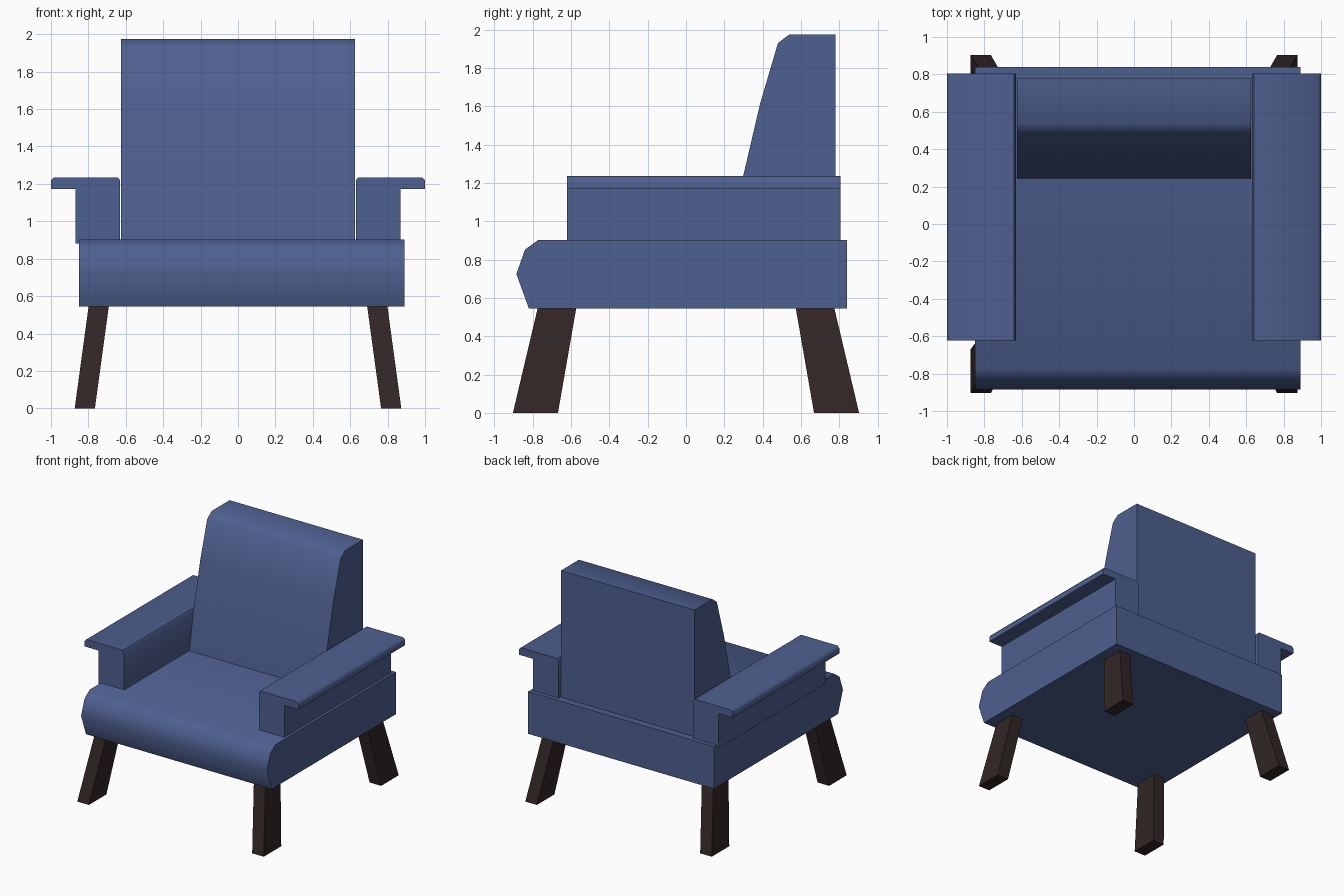
import bpy, bmesh, math

if "Cube" in bpy.data.objects:
    bpy.data.objects.remove(bpy.data.objects["Cube"])


def material(name, rgb):
    m = bpy.data.materials.new(name)
    m.diffuse_color = (*rgb, 1)
    m.use_nodes = True
    m.node_tree.nodes["Principled BSDF"].inputs["Base Color"].default_value = m.diffuse_color
    return m


blue = material("blue fabric", (0.076, 0.116, 0.275))
wood = material("dark wood", (0.032, 0.019, 0.019))


def loft(name, start, end, mat, smooth=True):
    """Solid between two matching outlines of 3D points."""
    bm = bmesh.new()
    a = [bm.verts.new(p) for p in start]
    b = [bm.verts.new(p) for p in end]
    bm.faces.new(a)
    bm.faces.new(b[::-1])
    n = len(a)
    for i in range(n):
        j = (i + 1) % n
        bm.faces.new((a[i], b[i], b[j], a[j]))
    bmesh.ops.recalc_face_normals(bm, faces=bm.faces[:])
    me = bpy.data.meshes.new(name)
    bm.to_mesh(me)
    bm.free()
    me.materials.append(mat)
    ob = bpy.data.objects.new(name, me)
    bpy.context.collection.objects.link(ob)
    if smooth:
        bpy.ops.object.select_all(action='DESELECT')
        ob.select_set(True)
        bpy.context.view_layer.objects.active = ob
        bpy.ops.object.shade_smooth_by_angle(angle=math.radians(50))
    return ob


def extrude_x(name, profile, x0, x1):
    return loft(name, [(x0, y, z) for y, z in profile],
                [(x1, y, z) for y, z in profile], blue)


# Seat with rounded front edge
extrude_x("seat", [(0.84, 0.545), (0.84, 0.903), (-0.77, 0.903), (-0.84, 0.852),
                   (-0.885, 0.725), (-0.82, 0.545)], -0.85, 0.89)

# Leaning backrest
extrude_x("backrest", [(0.78, 0.89), (0.78, 1.975), (0.54, 1.975), (0.48, 1.93),
                       (0.387, 1.615), (0.297, 1.23), (0.242, 0.89)], -0.625, 0.625)

# Armrests: upright panel with overhanging top, and legs, mirrored
arm = [(0.63, 0.88), (0.87, 0.88), (0.87, 1.172), (1.0, 1.172), (1.0, 1.218),
       (0.985, 1.235), (0.642, 1.235), (0.63, 1.218)]
for side, s in (("left", -1), ("right", 1)):
    loft(side + "_armrest", [(s * x, -0.622, z) for x, z in arm],
         [(s * x, 0.805, z) for x, z in arm], blue)

    # Splayed tapered legs
    for end, f in (("front", -1), ("back", 1)):
        def ring(x0, x1, y0, y1, z):
            return [(s * x, f * y, z) for x, y in
                    ((x0, y0), (x1, y0), (x1, y1), (x0, y1))]
        loft(f"{end}_{side}_leg", ring(0.765, 0.873, 0.668, 0.903, 0),
             ring(0.69, 0.798, 0.572, 0.773, 0.55), wood, False)
